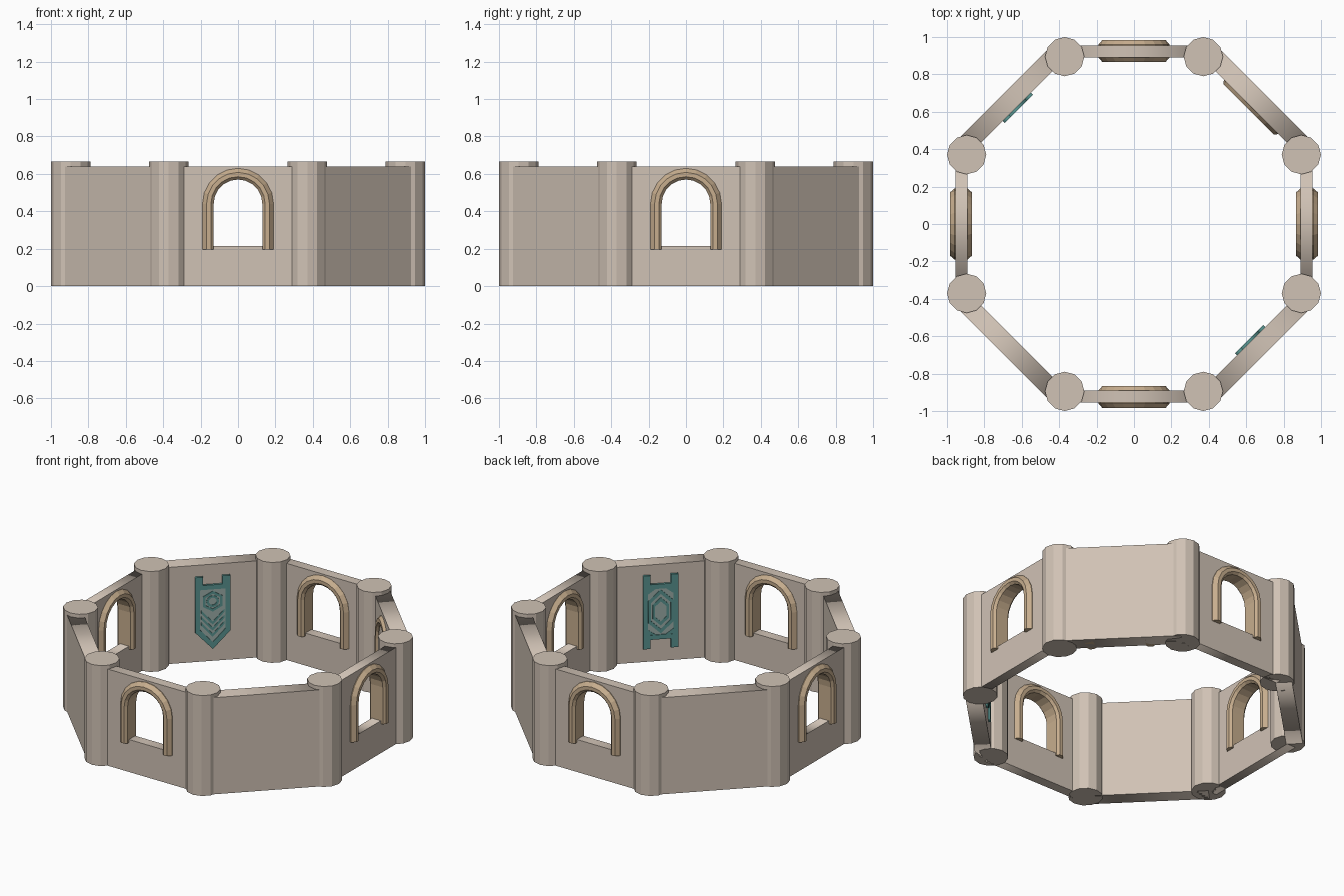
import bpy, bmesh, math
from mathutils import Matrix

if "Cube" in bpy.data.objects:
    bpy.data.objects.remove(bpy.data.objects["Cube"])


def material(name, rgb):
    m = bpy.data.materials.new(name)
    m.diffuse_color = (*rgb, 1)
    m.use_nodes = True
    m.node_tree.nodes["Principled BSDF"].inputs["Base Color"].default_value = m.diffuse_color
    return m


STONE = material("stone", (0.63, 0.54, 0.46))
TRIM = material("tan_trim", (0.57, 0.42, 0.27))
TEAL = material("teal", (0.10, 0.30, 0.28))
PALE = material("pale_teal", (0.33, 0.42, 0.40))


def finish(bm, name, mat):
    bmesh.ops.remove_doubles(bm, verts=bm.verts, dist=1e-5)
    bmesh.ops.recalc_face_normals(bm, faces=bm.faces)
    me = bpy.data.meshes.new(name)
    bm.to_mesh(me)
    bm.free()
    me.materials.append(mat)
    ob = bpy.data.objects.new(name, me)
    bpy.context.collection.objects.link(ob)
    return ob


def side(deg, d):
    """Frame of one ring side: x along the wall, -y outwards at distance d."""
    return Matrix.Rotation(math.radians(deg), 4, 'Z') @ Matrix.Translation((0, -d, 0))


def plate(name, outlines, depth, deg, d, mat):
    """Flat x-z outlines (inner ones become holes) given a thickness."""
    cu = bpy.data.curves.new(name + "_profile", 'CURVE')
    cu.dimensions = '2D'
    cu.fill_mode = 'BOTH'
    cu.extrude = depth / 2
    for pts in outlines:
        s = cu.splines.new('POLY')
        s.points.add(len(pts) - 1)
        for p, (x, z) in zip(s.points, pts):
            p.co = (x, z, 0, 1)
        s.use_cyclic_u = True
    tmp = bpy.data.objects.new(name + "_profile", cu)
    bpy.context.collection.objects.link(tmp)
    dg = bpy.context.evaluated_depsgraph_get()
    me = bpy.data.meshes.new_from_object(tmp.evaluated_get(dg))
    bm = bmesh.new()
    bm.from_mesh(me)
    bpy.data.objects.remove(tmp)
    bpy.data.curves.remove(cu)
    bpy.data.meshes.remove(me)
    bm.transform(side(deg, d) @ Matrix.Rotation(math.pi / 2, 4, 'X'))
    return finish(bm, name, mat)


def arch_path(r, z0, zc, n=10):
    arc = [(r * math.cos(math.pi * i / n), zc + r * math.sin(math.pi * i / n)) for i in range(n + 1)]
    return [(r, z0)] + arc + [(-r, z0)]


def arch_frame(name, r, z0, zc, w, h, deg, d):
    """Chamfered section swept along legs and a half circle."""
    section = [(0, -h + .015), (.015, -h), (w - .022, -h), (w, -h + .025),
               (w, h - .025), (w - .022, h), (.015, h), (0, h - .015)]
    bm = bmesh.new()
    loops = [[bm.verts.new((x, y, z)) for x, z in arch_path(r + o, z0, zc)] for o, y in section]
    k = len(loops)
    for j in range(k):
        a, b = loops[j], loops[(j + 1) % k]
        for i in range(len(a) - 1):
            bm.faces.new((a[i], a[i + 1], b[i + 1], b[i]))
    for end in (0, -1):
        bm.faces.new([lp[end] for lp in loops])
    bm.transform(side(deg, d))
    return finish(bm, name, TRIM)


def rect(x0, x1, z0, z1):
    return [(x0, z0), (x1, z0), (x1, z1), (x0, z1)]


def ngon(n, rx, rz, zc, rot=0, xc=0):
    return [(xc + rx * math.cos(rot + 2 * math.pi * i / n),
             zc + rz * math.sin(rot + 2 * math.pi * i / n)) for i in range(n)]


# corner pillars
PR = 0.105
R = math.hypot(0.37, 0.895)
for i in range(8):
    a = math.radians(22.5 + 45 * i)
    bm = bmesh.new()
    bmesh.ops.create_cone(bm, cap_ends=True, segments=12, radius1=PR, radius2=PR, depth=0.665,
                          matrix=Matrix.Translation((R * math.cos(a) * .895 / .895, R * math.sin(a), 0.3325))
                          @ Matrix.Rotation(0, 4, 'Z'))
    finish(bm, "pillar", STONE)

# window walls and their arched frames
for deg in (0, 90, 180, 270):
    plate("window_wall", [rect(-.37, .37, 0, .64), arch_path(.145, .215, .44)], .065, deg, .923, STONE)
    arch_frame("window_frame", .13, .195, .44, .06, .06, deg, .925)

# solid diagonal walls
for deg in (45, 135, 225, 315):
    plate("solid_wall", [rect(-.37, .37, 0, .64)], .10, deg, .935, STONE)

# blind doorway on the inside of the back right wall
arch_frame("door_frame", .15, 0, .41, .062, .05, 135, .917)

# pointed banner, inside of the back left wall
W, B, D = .107, .03, .879
pointed = [(-W, .565), (-W + .047, .565), (-W + .047, .51), (W - .047, .51), (W - .047, .565),
           (W, .565), (W, .20), (0, .085), (-W, .20)]
inner = [(-W + B, .48), (W - B, .48), (W - B, .215), (0, .13), (-W + B, .215)]
plate("pointed_banner_border", [pointed, inner], .018, 225, D, TEAL)
plate("pointed_banner_cloth", [[(x * 1.05, z) for x, z in inner]], .008, 225, D, PALE)
for z in (.165, .205, .245):
    plate("banner_chevron", [[(-.07, z + .078), (0, z), (.07, z + .078), (.07, z + .098),
                              (0, z + .02), (-.07, z + .098)]], .014, 225, D, TEAL)
plate("banner_hex_ring", [ngon(6, .068, .068, .40, math.pi / 6),
                          ngon(6, .05, .05, .40, math.pi / 6)], .014, 225, D, TEAL)
plate("banner_round_ring", [ngon(16, .038, .038, .40), ngon(12, .024, .024, .40)], .014, 225, D, TEAL)

# tabbed banner, inside of the front right wall
half = [(-W, .575), (-W + .045, .575), (-W + .045, .515), (W - .045, .515), (W - .045, .575), (W, .575)]
tabbed = half + [(x, .665 - z) for x, z in reversed(half)]
panel = rect(-W + B, W - B, .18, .485)
plate("tabbed_banner_border", [tabbed, panel], .018, 45, D, TEAL)
plate("tabbed_banner_cloth", [[(x * 1.05, z) for x, z in panel]], .008, 45, D, PALE)
for k, (ro, ri) in enumerate(((1, .80), (.64, .46))):
    plate("banner_long_hexagon", [ngon(6, .088 * ro, .145 * ro, .3325, math.pi / 6),
                                  ngon(6, .088 * ri, .145 * ri, .3325, math.pi / 6)], .014, 45, D, TEAL)
for sx in (-1, 1):
    for sz in (-1, 1):
        z = .3325 + sz * .1525
        plate("banner_corner", [[(sx * .077, z), (sx * .03, z), (sx * .077, z - sz * .035)]],
              .014, 45, D, TEAL)
